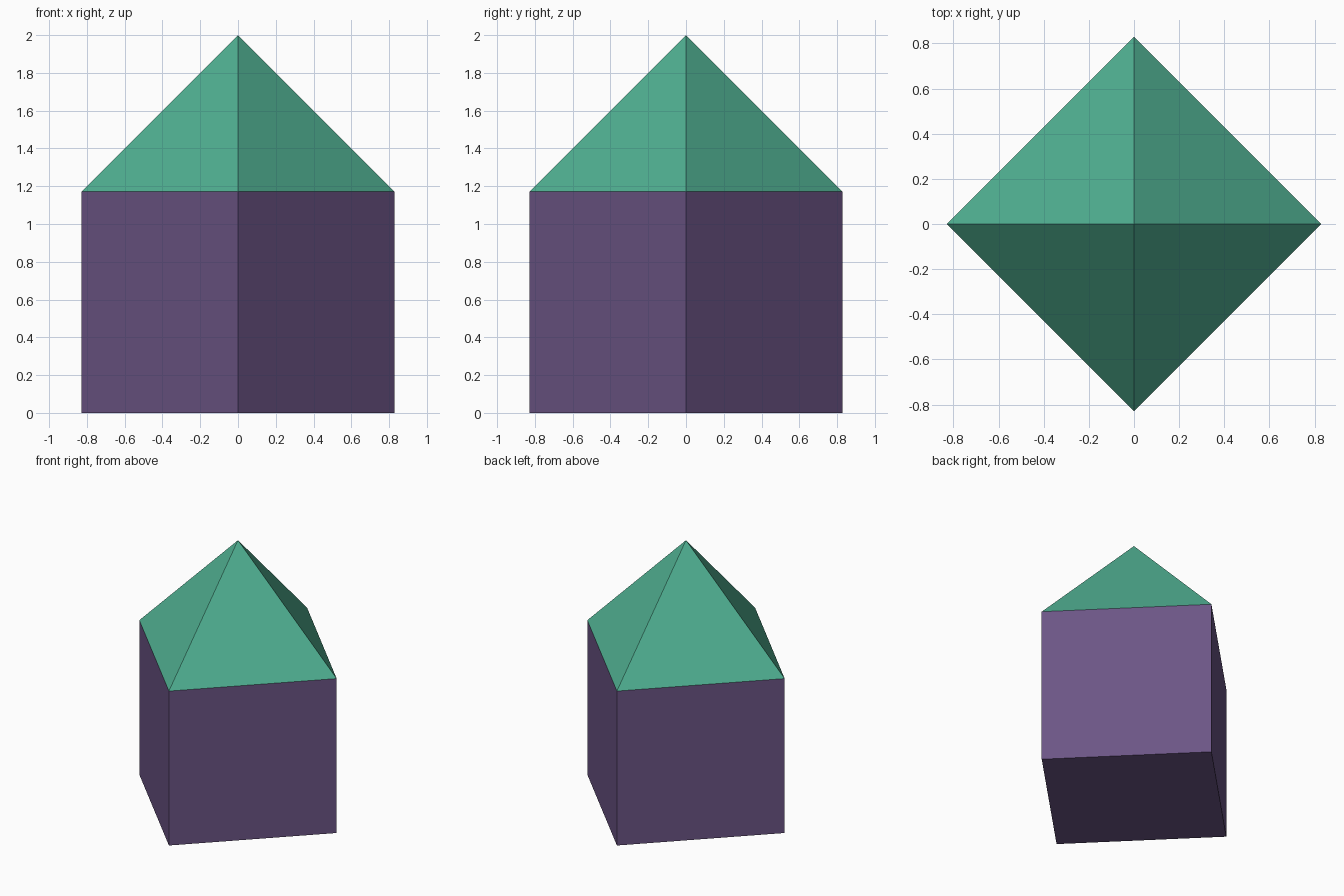
import bpy

if "Cube" in bpy.data.objects:
    bpy.data.objects.remove(bpy.data.objects["Cube"])

RADIUS = 0.8284      # corners lie on the x and y axes
WALL_TOP = 1.1716
APEX = 2.0


def material(name, color):
    mat = bpy.data.materials.new(name)
    mat.diffuse_color = (*color, 1.0)
    mat.use_nodes = True
    mat.node_tree.nodes["Principled BSDF"].inputs["Base Color"].default_value = mat.diffuse_color
    return mat


def build(name, verts, faces, mat):
    mesh = bpy.data.meshes.new(name)
    mesh.from_pydata(verts, [], faces)
    mesh.materials.append(mat)
    obj = bpy.data.objects.new(name, mesh)
    bpy.context.collection.objects.link(obj)
    return obj


def diamond(z):
    return [(RADIUS, 0, z), (0, RADIUS, z), (-RADIUS, 0, z), (0, -RADIUS, z)]


purple = material("muted purple", (0.150, 0.091, 0.238))
green = material("sea green", (0.080, 0.434, 0.287))

# Square walls with a closed floor, open under the roof
walls = [(i, (i + 1) % 4, (i + 1) % 4 + 4, i + 4) for i in range(4)]
build("walls", diamond(0) + diamond(WALL_TOP), walls + [(3, 2, 1, 0)], purple)

# Four-sided pyramid roof meeting the walls at the eaves
slopes = [(i, (i + 1) % 4, 4) for i in range(4)]
build("roof", diamond(WALL_TOP) + [(0, 0, APEX)], slopes, green)
